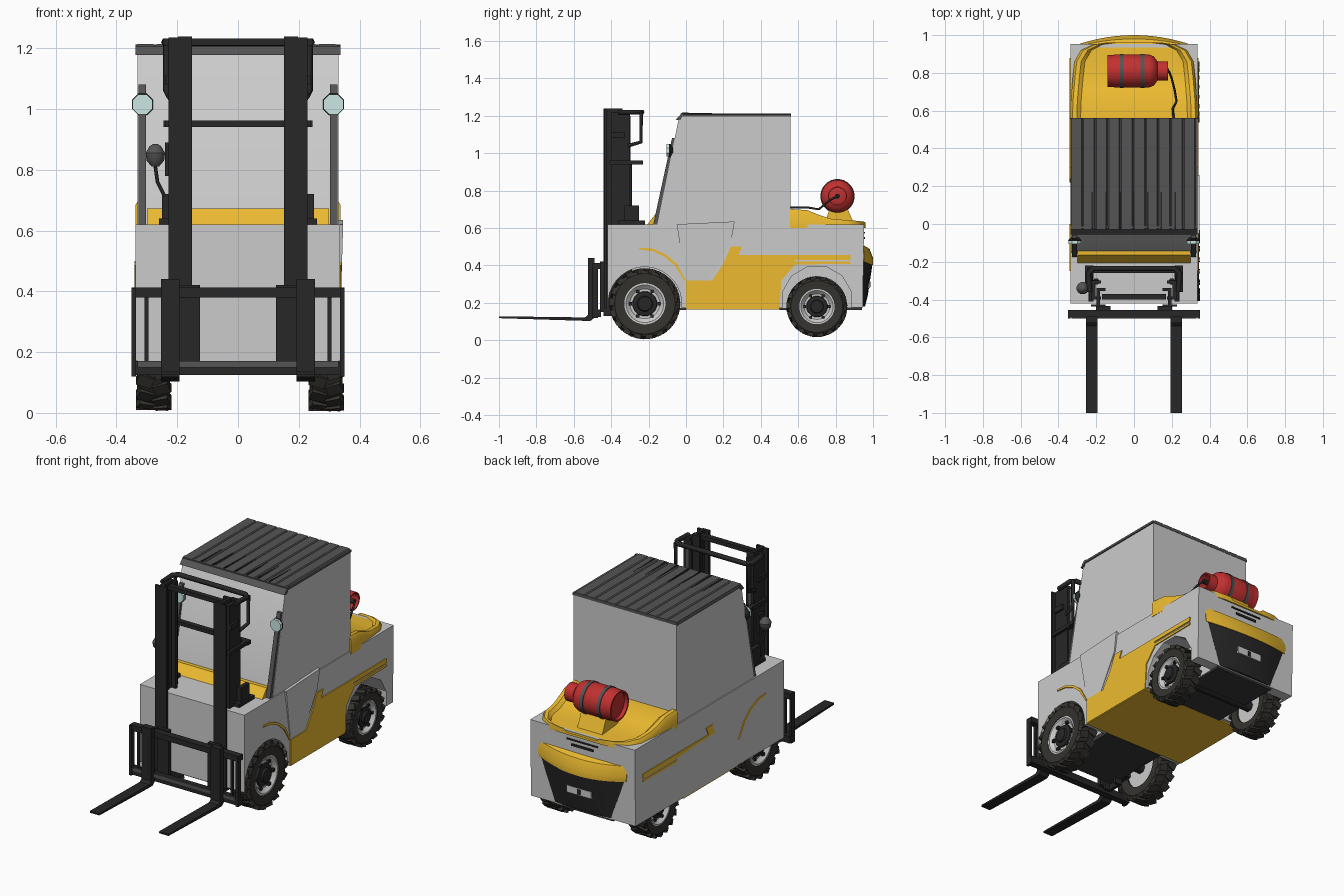
import bpy, bmesh, math
from mathutils import Vector, Matrix

if "Cube" in bpy.data.objects:
    bpy.data.objects.remove(bpy.data.objects["Cube"])

def mat(name, r, g, b):
    m = bpy.data.materials.new(name)
    m.diffuse_color = (r, g, b, 1)
    m.use_nodes = True
    m.node_tree.nodes["Principled BSDF"].inputs["Base Color"].default_value = m.diffuse_color
    return m

YEL = mat("yellow", .85, .5, .03)
BLK = mat("black", .02, .02, .02)
TYRE = mat("rubber", .035, .033, .028)
DARK = mat("dark_grey", .09, .09, .09)
RED = mat("red", .55, .03, .03)
GLASS = mat("pale_glass", .6, .8, .77)
HOLE = mat("plate", .04, .04, .04)

def finish(name, bm, m=None):
    bmesh.ops.recalc_face_normals(bm, faces=bm.faces)
    me = bpy.data.meshes.new(name)
    bm.to_mesh(me)
    bm.free()
    if m:
        me.materials.append(m)
    o = bpy.data.objects.new(name, me)
    bpy.context.collection.objects.link(o)
    return o

def loft(name, rings, m=None, caps=True, closed=False):
    bm = bmesh.new()
    vs = [[bm.verts.new(p) for p in r] for r in rings]
    n = len(vs[0])
    pairs = list(zip(vs, vs[1:])) + ([(vs[-1], vs[0])] if closed else [])
    for a, b in pairs:
        for i in range(n):
            j = (i + 1) % n
            bm.faces.new((a[i], a[j], b[j], b[i]))
    if caps and not closed:
        bm.faces.new(vs[0])
        bm.faces.new(vs[-1])
    return finish(name, bm, m)

def place(axis, t, u, v):
    return {'X': (t, u, v), 'Y': (u, t, v), 'Z': (u, v, t)}[axis]

def prism(name, pts, axis, a, b, m=None):
    return loft(name, [[place(axis, t, u, v) for u, v in pts] for t in (a, b)], m)

def box(name, x0, x1, y0, y1, z0, z1, m=None):
    return prism(name, [(x0, y0), (x1, y0), (x1, y1), (x0, y1)], 'Z', z0, z1, m)

def lathe(name, prof, axis, c, n=24, m=None, closed=False):
    c = Vector(c)
    rings = [[c + Vector(place(axis, t, r * math.cos(2 * math.pi * (i + .5) / n), r * math.sin(2 * math.pi * (i + .5) / n)))
              for i in range(n)] for r, t in prof]
    return loft(name, rings, m, closed=closed)

def tube(name, pts, r, m):
    cu = bpy.data.curves.new(name, 'CURVE')
    cu.dimensions = '3D'
    cu.bevel_depth, cu.bevel_resolution, cu.use_fill_caps = r, 1, True
    s = cu.splines.new('POLY')
    s.points.add(len(pts) - 1)
    for p, q in zip(s.points, pts):
        p.co = (*q, 1)
    cu.materials.append(m)
    o = bpy.data.objects.new(name, cu)
    bpy.context.collection.objects.link(o)
    return o

# body with wheel wells (left side keeps a closed skin)
body = prism("body", [(-.42, .17), (.945, .175), (.952, .62), (-.42, .62)], 'X', -.337, .335)
for y, z, r in ((-.22, .195, .197), (.70, .21, .19)):
    for x0, x1 in ((.19, .4), (-.325, -.19)):
        cut = lathe("well_cutter", [(r, x0), (r, x1)], 'X', (0, y, z), 32 if y < 0 else 12)
        cut.hide_render = True
        cut.display_type = 'WIRE'
        cut.hide_set(True)
        b = body.modifiers.new("well", 'BOOLEAN')
        b.operation, b.object, b.solver = 'DIFFERENCE', cut, 'EXACT'

# underside plates
box("belly", -.334, .338, 0, .5, .165, .2, YEL)
box("front_underplate", -.19, .19, -.41, 0, .163, .19, HOLE)
box("rear_underplate", -.19, .19, .5, .94, .163, .19, HOLE)

# yellow side trim
prism("side_panel", [(0, .17), (.5, .17), (.51, .32), (.58, .4), (.58, .43), (.28, .455), (.3, .5), (.24, .5),
                     (.2, .41), (.14, .32), (0, .32)], 'X', .33, .341, YEL)
arc = [(-.25, .495), (-.18, .49), (-.11, .46), (-.05, .41), (0, .32)]
arc_in = [(-.01, .32), (-.06, .4), (-.115, .447), (-.18, .477), (-.25, .485)]
for s, x in (("right", .33), ("left", -.341)):
    prism(s + "_arch_stripe", arc + arc_in, 'X', x, x + .011, YEL)
    prism(s + "_upper_stripe", [(.24, .5), (.3, .5), (.28, .455), (.88, .455), (.88, .43), (.56, .43), (.22, .445)],
          'X', x, x + .011, YEL)
    prism(s + "_lower_stripe", [(.57, .42), (.88, .42), (.88, .408), (.57, .405)], 'X', x, x + .011, YEL)
loft("door_flap", [[(.33, -.05, .62), (.33, .26, .635), (.33, .24, .52), (.33, .12, .32), (.33, 0, .32)],
                   [(.346, -.05, .62), (.346, .26, .635), (.342, .24, .52), (.337, .12, .32), (.337, 0, .32)]])

# cab, roof, pillars and lamps
prism("cab", [(-.155, .61), (-.04, 1.18), (-.02, 1.205), (.56, 1.205), (.56, .61)], 'X', -.33, .33)
ribs = [(-.337, 1.195)]
for i in range(10):
    x = -.333 + i * .0666
    ribs += [(x, 1.213), (x + .055, 1.213), (x + .06, 1.208)]
prism("roof", ribs + [(.337, 1.208), (.337, 1.195)], 'Y', -.03, .562, DARK)
prism("roof_lip", [(-.055, 1.178), (-.025, 1.212), (-.01, 1.212), (-.03, 1.178)], 'X', -.337, .337, DARK)
for i in range(7):
    x = -.22 + i * .073
    prism(f"roof_ridge_{i}", [(-.04, 1.195), (-.02, 1.217), (.17, 1.213)], 'X', x - .004, x + .004, BLK)
prism("dash_sill", [(-.21, .615), (-.165, .672), (-.12, .672), (-.12, .615)], 'X', -.3, .3, YEL)
for s, n in ((1, "right"), (-1, "left")):
    prism(n + "_pillar", [(-.175, .62), (-.145, .62), (-.06, 1.08), (-.075, 1.08)], 'X', s * .302, s * .328, DARK)
    lathe(n + "_lamp", [(.036, -.008), (.036, .006)], 'Y', (s * .314, -.097, 1.015), 8, GLASS)
    lathe(n + "_lamp_shell", [(.036, .006), (.038, .012), (.02, .028)], 'Y', (s * .314, -.097, 1.015), 8, BLK)
    box(n + "_mast_bracket", s * .215, s * .26, -.36, -.22, .615, .64, BLK)
    box(n + "_mast_clamp", s * .225, s * .25, -.33, -.25, .63, .72, BLK)

# wheels
def wheel(name, c, r, out):
    w = .05
    M = Matrix.Translation(c)
    lathe(name + "_tyre", [(r * .58, -w), (r * .85, -w * 1.08), (r * .93, -w * .9), (r * .955, 0), (r * .93, w * .9),
                           (r * .85, w * 1.08), (r * .58, w)], 'X', c, 36, TYRE, closed=True)
    bm = bmesh.new()
    for i in range(36):
        s = 1 if i % 2 else -1
        R = Matrix.Rotation(i * math.tau / 36, 4, 'X')
        S = Matrix.Diagonal((w * 1.05, r * .21, r * .12, 1))
        L = Matrix.Translation((s * w * .54, 0, r * .93)) @ Matrix.Rotation(s * .35, 4, 'Z')
        bmesh.ops.create_cube(bm, size=1, matrix=M @ R @ L @ S)
    finish(name + "_tread", bm, TYRE)
    lathe(name + "_rim", [(r * .6, -out * .04), (r * .6, out * .047), (r * .53, out * .047), (r * .42, out * .028),
                          (r * .1, out * .025)], 'X', c, 28)
    lathe(name + "_hub", [(r * .36, out * .02), (r * .34, out * .036), (r * .22, out * .04), (r * .2, out * .052),
                          (r * .06, out * .054)], 'X', c, 16, BLK)
    bm = bmesh.new()
    for i in range(6):
        a = i * math.tau / 6
        p = Vector(c) + Vector((out * .034, r * .4 * math.cos(a), r * .4 * math.sin(a)))
        bmesh.ops.create_cube(bm, size=r * .09, matrix=Matrix.Translation(p))
    finish(name + "_nuts", bm, BLK)

for n, y, r, z in (("front", -.22, .19, .195), ("rear", .70, .163, .18)):
    wheel(n + "_right_wheel", (.29, y, z), r, 1)
    wheel(n + "_left_wheel", (-.278, y, z), r * .99, -1)
    tube(n + "_axle", [(-.27, y, z), (.27, y, z)], .03, BLK)

# rear hood: rimmed cover lofted front to back
rings = []
for y, w, z in ((.555, .338, .702), (.65, .335, .695), (.71, .33, .67), (.77, .325, .65), (.86, .315, .642),
                (.92, .28, .638), (.95, .22, .634), (.96, .15, .63)):
    h = [(w, .6), (w, z - .018), (w - .012, z), (w - .035, z), (w - .055, z - .016)]
    rings.append([(x, y, q) for x, q in h] + [(-x, y, q) for x, q in reversed(h)])
loft("rear_hood", rings, YEL)

# counterweight bulge: yellow band above a tapered black bumper
def bow(hw, y, d, z, sag=0):
    xs = [hw * (i / 6 - 1) for i in range(13)]
    return [(x, y + d * (1 - (x / hw) ** 2), z - sag * (1 - (x / hw) ** 2)) for x in xs] + \
           [(hw, .93, z), (-hw, .93, z)]
loft("counterweight_band", [bow(.28, .95, .05, .42, .02), bow(.285, .955, .045, .45, .01), bow(.28, .945, .035, .51, .02)], YEL)
loft("rear_bumper", [bow(.18, .945, .012, .18), bow(.2, .947, .025, .24), bow(.27, .948, .048, .42, .02)], BLK)
box("rear_tail_plate", -.08, .08, .96, .985, .28, .32)
box("plate_slot", -.01, .01, .97, .987, .285, .315, BLK)
box("rear_vent_upper", -.1, .1, .94, .957, .57, .578, BLK)
box("rear_vent_lower", -.07, .07, .94, .957, .54, .552, BLK)

# gas bottle
T = (0, .81, .77)
lathe("gas_bottle", [(.07, -.12), (.085, -.115), (.088, -.1), (.088, .08), (.078, .105), (.05, .125), (.02, .13)], 'X', T, 24, RED)
lathe("bottle_foot", [(.086, -.14), (.086, -.1), (.076, -.1), (.076, -.14)], 'X', T, 24, RED, closed=True)
lathe("valve_guard", [(.052, .125), (.052, .18), (.045, .18), (.045, .125)], 'X', T, 20, RED, closed=True)
tube("bottle_valve", [(.12, .81, .77), (.185, .81, .77)], .014, BLK)
for x in (-.065, .045):
    lathe("bottle_strap", [(.088, x - .01), (.092, x - .01), (.092, x + .01), (.088, x + .01)], 'X', T, 24, DARK, closed=True)
prism("bottle_stand", [(.74, .62), (.9, .62), (.86, .71), (.77, .71)], 'X', -.09, .07, YEL)
tube("gas_hose", [(.185, .81, .77), (.2, .77, .75), (.215, .71, .7), (.225, .65, .71), (.205, .61, .71), (.21, .56, .71)], .006, BLK)

# mast
for s, n in ((1, "right"), (-1, "left")):
    box(n + "_outer_rail_web", s * .205, s * .225, -.4, -.3, .17, 1.22, BLK)
    for y in (-.4, -.315):
        box(n + "_outer_rail_flange", s * .175, s * .21, y, y + .015, .17, 1.22, BLK)
    box(n + "_inner_rail_web", s * .18, s * .198, -.44, -.34, .13, 1.238, BLK)
    for y in (-.44, -.355):
        box(n + "_inner_rail_flange", s * .152, s * .185, y, y + .015, .13, 1.238, BLK)
    box(n + "_rail_front_plate", s * .19, s * .228, -.437, -.425, .17, 1.235, BLK)
    tube(n + "_lift_cylinder", [(s * .2, -.305, .3), (s * .2, -.305, .95)], .018, BLK)
    tube(n + "_lift_rod", [(s * .2, -.305, .95), (s * .2, -.305, 1.2)], .011, DARK)
    tube(n + "_guard_hook", [(s * .235, -.24, 1.22), (s * .235, -.24, 1.06), (s * .225, -.31, 1.04)], .011, BLK)
    box(n + "_mast_stop", s * .22, s * .238, -.4, -.33, 1.08, 1.11, BLK)
    # carriage uprights and forks
    box(n + "_carriage_upright", s * .125, s * .2, -.46, -.435, .15, .42, BLK)
    box(n + "_carriage_side", s * .335, s * .35, -.5, -.47, .12, .41, BLK)
    box(n + "_carriage_rib", s * .295, s * .307, -.49, -.475, .14, .39, BLK)
    prism(n + "_fork", [(-1, .118), (-.55, .104), (-.51, .104), (-.49, .12), (-.49, .44), (-.525, .44),
                        (-.525, .135), (-.54, .122), (-1, .128)], 'X', s * .192, s * .253, BLK)
tube("mast_top_guard", [(-.235, -.36, 1.22), (-.24, -.26, 1.22), (-.215, -.235, 1.22), (.215, -.235, 1.22),
                        (.24, -.26, 1.22), (.235, -.36, 1.22)], .014, BLK)
box("mast_top_bar", -.17, .17, -.4, -.37, 1.208, 1.232, BLK)
box("mast_mid_bar", -.245, .245, -.26, -.23, .94, .962, BLK)
for s in (-1, 1):
    box("mid_bar_arm", s * .215, s * .24, -.41, -.23, .94, .962, BLK)
box("mast_low_bar", -.2, .2, -.4, -.33, .4, .425, BLK)
box("carriage_top_bar", -.35, .35, -.495, -.455, .38, .412, BLK)
box("carriage_bottom_bar", -.35, .35, -.495, -.455, .125, .165, BLK)
box("carriage_bottom_lip", -.33, .33, -.5, -.49, .15, .17, DARK)

# work light on a bent stem
lathe("work_light", [(.012, -.035), (.03, -.015), (.033, .01), (.02, .032), (.008, .04)], 'Z', (-.272, -.34, .845), 12, DARK)
tube("work_light_stem", [(-.272, -.34, .81), (-.265, -.335, .76), (-.24, -.325, .71)], .006, BLK)
box("work_light_mount", -.24, -.22, -.38, -.33, .78, .89, BLK)

# smooth the round parts, keep hard edges
bpy.ops.object.select_all(action='DESELECT')
for o in bpy.data.objects:
    if o.type == 'MESH' and not o.hide_render:
        o.select_set(True)
        bpy.context.view_layer.objects.active = o
bpy.ops.object.shade_smooth_by_angle(angle=math.radians(35))
